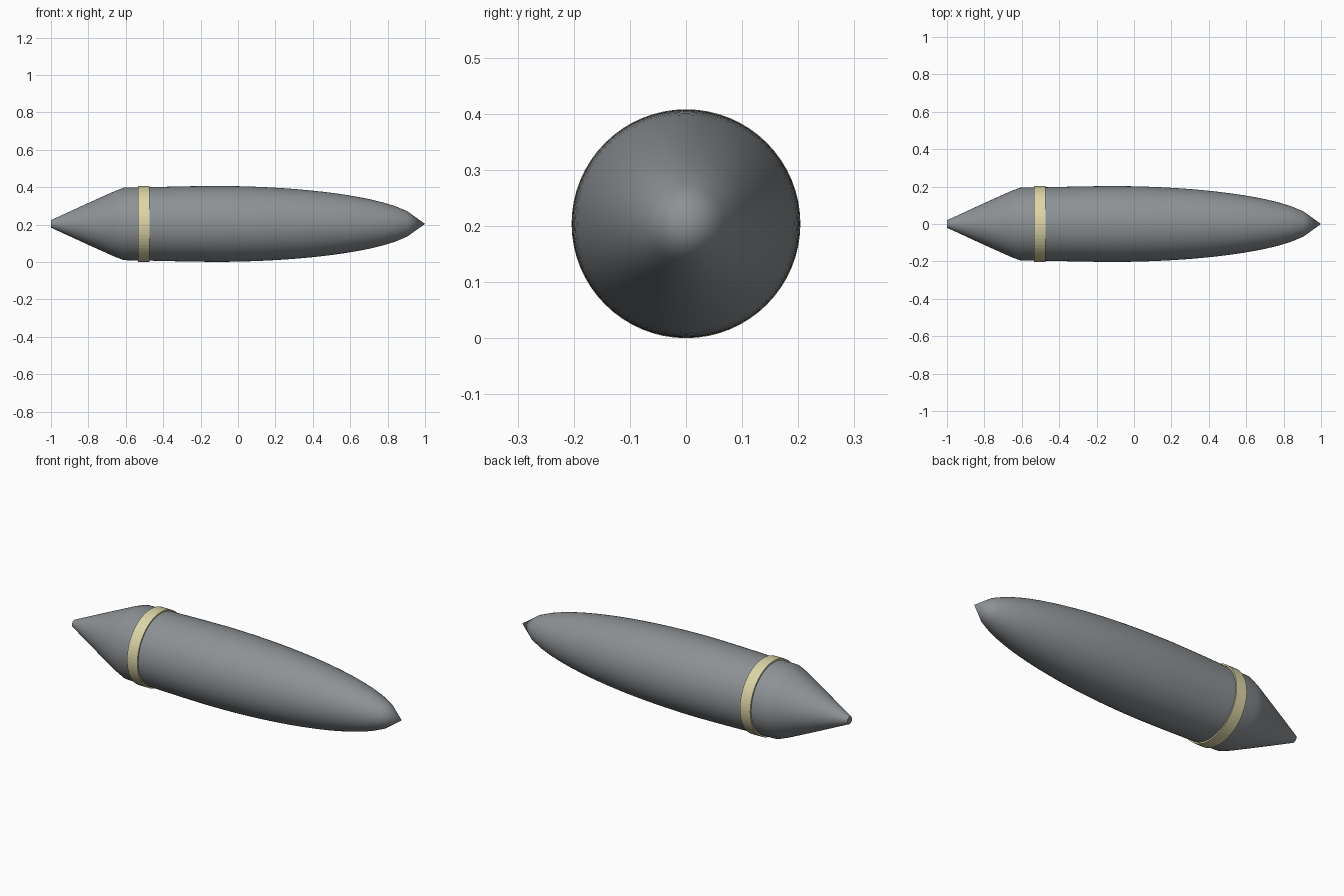
import bpy, bmesh, math

if "Cube" in bpy.data.objects:
    bpy.data.objects.remove(bpy.data.objects["Cube"])

SIDES = 64
AXIS_Z = 0.204


def material(name, rgb):
    m = bpy.data.materials.new(name)
    m.diffuse_color = (*rgb, 1)
    m.use_nodes = True
    m.node_tree.nodes["Principled BSDF"].inputs["Base Color"].default_value = m.diffuse_color
    return m


def lathe(name, profile, mat, closed=False, angle=25):
    """Spin (x, radius) points around the lengthwise axis."""
    bm = bmesh.new()
    rings = []
    for x, r in profile:
        n = SIDES if r > 0 else 1
        rings.append([bm.verts.new((x, r * math.cos(2 * math.pi * i / SIDES),
                                    AXIS_Z + r * math.sin(2 * math.pi * i / SIDES)))
                      for i in range(n)])
    pairs = list(zip(rings, rings[1:]))
    if closed:
        pairs.append((rings[-1], rings[0]))
    for a, b in pairs:
        for i in range(SIDES):
            j = (i + 1) % SIDES
            if len(a) == 1:
                bm.faces.new((a[0], b[i], b[j]))
            elif len(b) == 1:
                bm.faces.new((a[i], b[0], a[j]))
            else:
                bm.faces.new((a[i], b[i], b[j], a[j]))
    bmesh.ops.recalc_face_normals(bm, faces=bm.faces)
    mesh = bpy.data.meshes.new(name)
    bm.to_mesh(mesh)
    bm.free()
    mesh.materials.append(mat)
    obj = bpy.data.objects.new(name, mesh)
    bpy.context.collection.objects.link(obj)
    bpy.ops.object.select_all(action='DESELECT')
    bpy.context.view_layer.objects.active = obj
    obj.select_set(True)
    bpy.ops.object.shade_smooth_by_angle(angle=math.radians(angle))
    return obj


grey = material("steel grey", (0.27, 0.285, 0.30))
tan = material("pale brass", (0.72, 0.67, 0.39))

# Shell body: blunt tapered tail, near-cylindrical middle, elliptical nose
tail = [(-1.0, 0), (-1.0, 0.02), (-0.80, 0.112), (-0.66, 0.175), (-0.61, 0.194),
        (-0.45, 0.197), (-0.28, 0.201)]
nose = []
for i in range(17):
    x = -0.13 + 1.035 * i / 16
    nose.append((x, 0.203 * math.sqrt(1 - ((x + 0.13) / 1.098) ** 2)))
lathe("shell_body", tail + nose + [(1.0, 0)], grey, angle=35)

# Driving band: thin raised ring
lathe("driving_band", [(-0.535, 0.19), (-0.535, 0.204), (-0.472, 0.204), (-0.472, 0.19)],
      tan, closed=True, angle=3)
